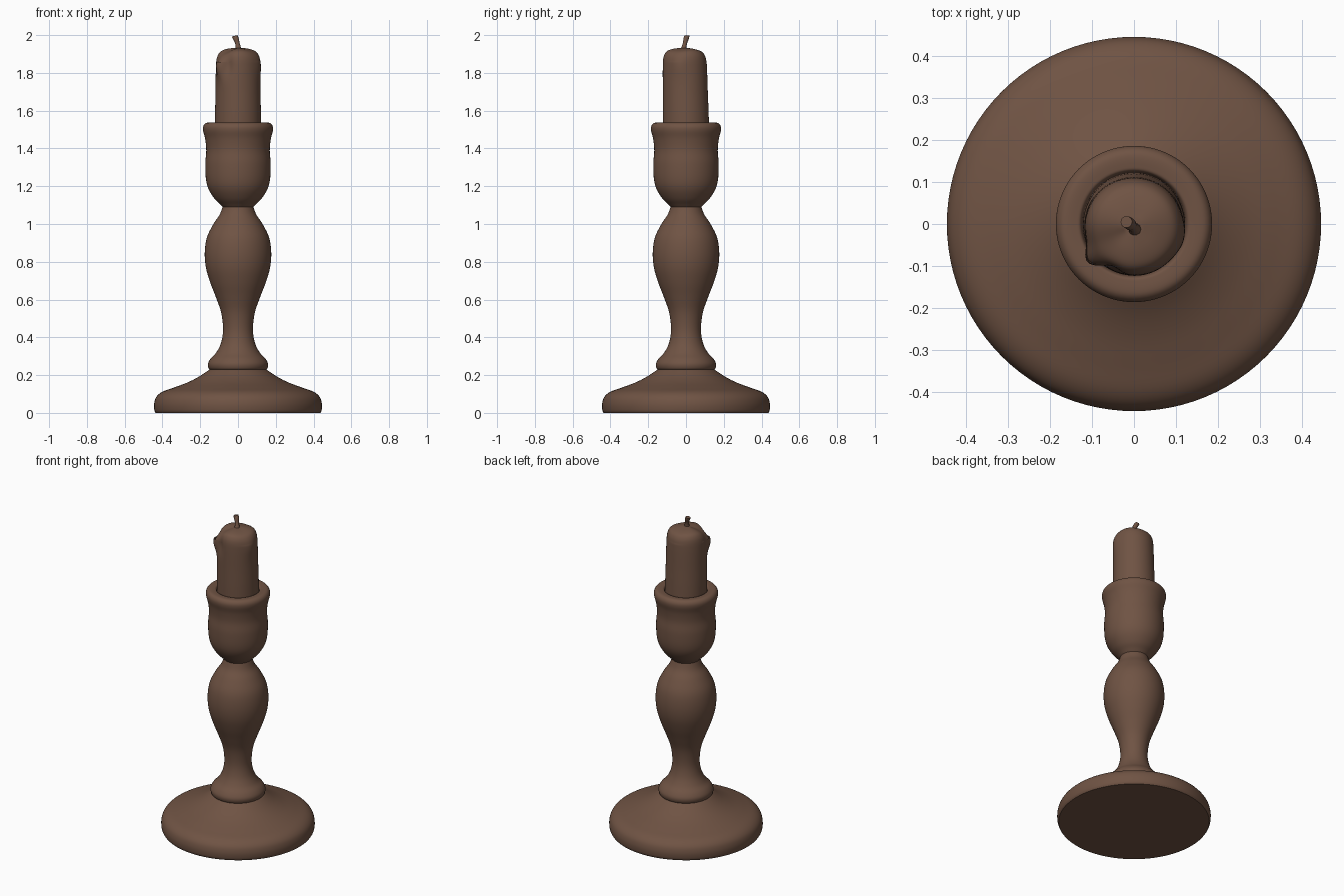
import bpy
import bmesh
import math
from mathutils import Vector

cube = bpy.data.objects.get("Cube")
if cube:
    bpy.data.objects.remove(cube, do_unlink=True)

brown = bpy.data.materials.new("warm brown")
brown.use_nodes = True
colour = (0.16, 0.087, 0.057, 1)
brown.diffuse_color = colour
shader = next(n for n in brown.node_tree.nodes if n.type == "BSDF_PRINCIPLED")
shader.inputs["Base Color"].default_value = colour
shader.inputs["Roughness"].default_value = 0.7


def smooth_path(points, steps=5):
    """Pass a rounded curve through the control points."""
    pts = [Vector(p) for p in points]
    pts = [pts[0]] + pts + [pts[-1]]
    path = []
    for a, b, c, d in zip(pts, pts[1:], pts[2:], pts[3:]):
        for i in range(steps):
            t = i / steps
            path.append(0.5 * (2 * b + (c - a) * t + (2 * a - 5 * b + 4 * c - d) * t * t
                               + (3 * b - a - 3 * c + d) * t ** 3))
    return path + [pts[-1]]


def lathe(name, path, sides=72, shape=None, angle=40):
    """Turn a (radius, height) path around z, optionally reshaping each point."""
    bm = bmesh.new()
    rings = []
    for r, z in path:
        ring = []
        for i in range(sides):
            a = math.tau * i / sides
            co = (r * math.cos(a), r * math.sin(a), z)
            ring.append(bm.verts.new(shape(r, z, a) if shape else co))
        rings.append(ring)
    for low, high in zip(rings, rings[1:]):
        for i in range(sides):
            j = (i + 1) % sides
            bm.faces.new((low[i], low[j], high[j], high[i]))
    bm.faces.new(rings[0][::-1])
    bm.faces.new(rings[-1])
    mesh = bpy.data.meshes.new(name)
    bm.to_mesh(mesh)
    bm.free()
    obj = bpy.data.objects.new(name, mesh)
    bpy.context.collection.objects.link(obj)
    mesh.materials.append(brown)
    bpy.ops.object.select_all(action="DESELECT")
    obj.select_set(True)
    bpy.context.view_layer.objects.active = obj
    bpy.ops.object.shade_smooth_by_angle(angle=math.radians(angle))
    return obj


# Broad domed foot
foot = [(0.436, 0), (0.443, 0.015), (0.444, 0.05), (0.432, 0.085), (0.4, 0.112),
        (0.34, 0.134), (0.27, 0.16), (0.21, 0.19), (0.15, 0.23)]
lathe("foot", smooth_path(foot), sides=96)

# Turned stem with a flared collar and a bulb
stem = [(0.14, 0.225), (0.155, 0.235), (0.159, 0.26), (0.145, 0.287), (0.115, 0.32),
        (0.09, 0.37), (0.079, 0.44), (0.089, 0.53), (0.116, 0.61), (0.147, 0.69),
        (0.17, 0.77), (0.176, 0.85), (0.164, 0.93), (0.13, 1.0), (0.097, 1.05), (0.08, 1.095)]
lathe("stem", smooth_path(stem))

# Candle cup with a rolled rim and a shallow seat
cup = [(0.075, 1.085), (0.095, 1.105), (0.125, 1.135), (0.156, 1.185), (0.17, 1.24),
       (0.173, 1.32), (0.168, 1.39), (0.174, 1.45), (0.185, 1.495), (0.183, 1.52),
       (0.168, 1.535), (0.14, 1.536), (0.126, 1.53), (0.12, 1.5)]
lathe("cup", smooth_path(cup))


def bump(a, centre, width):
    d = (a - math.radians(centre) + math.pi) % math.tau - math.pi
    return math.exp(-(d / math.radians(width)) ** 2)


def melt(r, z, a):
    """Slump the top edge, raise a wax drip and sag the candle forward."""
    body = r / 0.122
    rim = math.exp(-((z - 1.84) / 0.06) ** 2)
    r += rim * body * (0.024 * bump(a, 217, 13) - 0.012 * bump(a, 243, 14)
                       + 0.006 * bump(a, -15, 20))
    high = max(0, min(1, (z - 1.52) / 0.35))
    y = r * math.sin(a) - 0.007 * high
    if z > 1.86:
        z -= 0.022 * body * bump(a, 217, 30)
        z += 0.004 * math.sin(3 * a) * body
    return (r * math.cos(a), y, z)


# Partly melted candle
candle = [(0.122, 1.49), (0.121, 1.6), (0.119, 1.7), (0.118, 1.78), (0.117, 1.83),
          (0.115, 1.865), (0.108, 1.893), (0.092, 1.914), (0.06, 1.926), (0.02, 1.932)]
lathe("candle", smooth_path(candle), shape=melt, angle=60)


def bend(r, z, a):
    """Lean the wick to one side as it rises."""
    t = (z - 1.91) / 0.09
    return (r * math.cos(a) + 0.003 - 0.023 * t * t,
            r * math.sin(a) - 0.018 + 0.024 * t, z + 0.25 * r * math.cos(a) * t)


# Bent wick
wick = [(0.021, 1.91), (0.014, 1.935), (0.012, 1.96), (0.015, 1.98), (0.014, 1.996)]
lathe("wick", smooth_path(wick, 3), sides=10, shape=bend)
